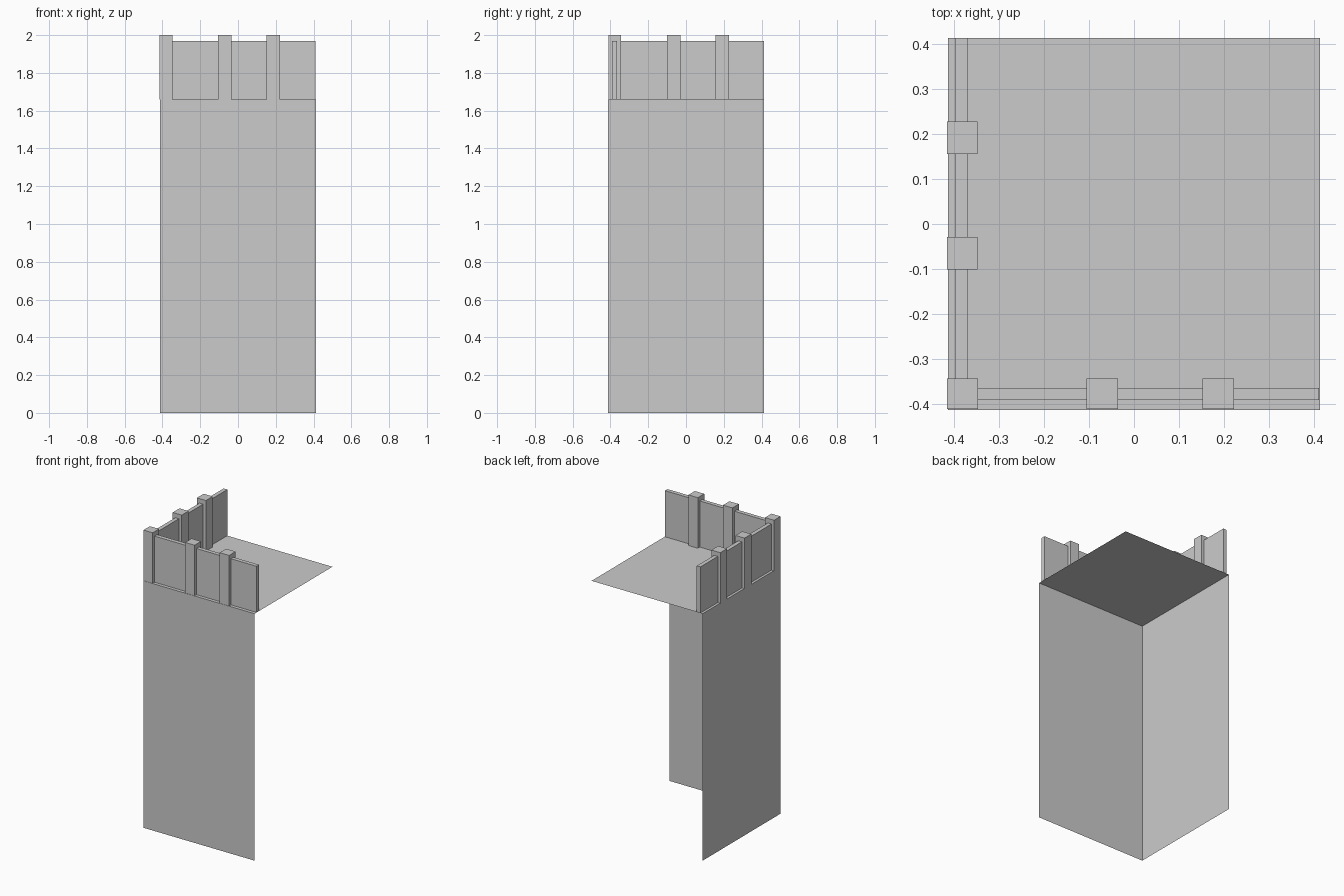
import bpy

if "Cube" in bpy.data.objects:
    bpy.data.objects.remove(bpy.data.objects["Cube"])

ROOF_Z, RAIL_Z, POST_Z = 1.66, 1.97, 2.0
L, R = -0.413, 0.413           # outer limits of the tower section


def make_mesh(name, verts, faces):
    mesh = bpy.data.meshes.new(name)
    mesh.from_pydata(verts, [], faces)
    obj = bpy.data.objects.new(name, mesh)
    bpy.context.collection.objects.link(obj)
    return obj


def box(name, x, y, z):
    bpy.ops.mesh.primitive_cube_add(size=1)
    obj = bpy.context.object
    obj.name = name
    obj.location = [(a + b) / 2 for a, b in (x, y, z)]
    obj.scale = [b - a for a, b in (x, y, z)]
    bpy.ops.object.transform_apply(location=True, rotation=False, scale=True)
    return obj


# Two single-sheet walls (front and left) and the roof deck
make_mesh("front_wall", [(L, L, 0), (R, L, 0), (R, L, ROOF_Z), (L, L, ROOF_Z)], [(0, 1, 2, 3)])
make_mesh("left_wall", [(L, R, 0), (L, L, 0), (L, L, ROOF_Z), (L, R, ROOF_Z)], [(0, 1, 2, 3)])
make_mesh("roof_deck", [(L, L, ROOF_Z), (R, L, ROOF_Z), (R, R, ROOF_Z), (L, R, ROOF_Z)], [(0, 1, 2, 3)])

# Thin parapet panels along both walls
box("front_parapet", (-0.37, 0.411), (-0.391, -0.364), (ROOF_Z, RAIL_Z))
box("left_parapet", (-0.396, -0.369), (-0.37, 0.413), (ROOF_Z, RAIL_Z))

# Square posts: shared corner, then two along each side
box("corner_post", (-0.415, -0.347), (-0.411, -0.343), (ROOF_Z, POST_Z))
for i, x in enumerate((-0.07, 0.187)):
    box(f"front_post_{i + 1}", (x - 0.035, x + 0.035), (-0.411, -0.343), (ROOF_Z, POST_Z))
for i, y in enumerate((-0.065, 0.192)):
    box(f"left_post_{i + 1}", (-0.415, -0.348), (y - 0.036, y + 0.036), (ROOF_Z, POST_Z))
